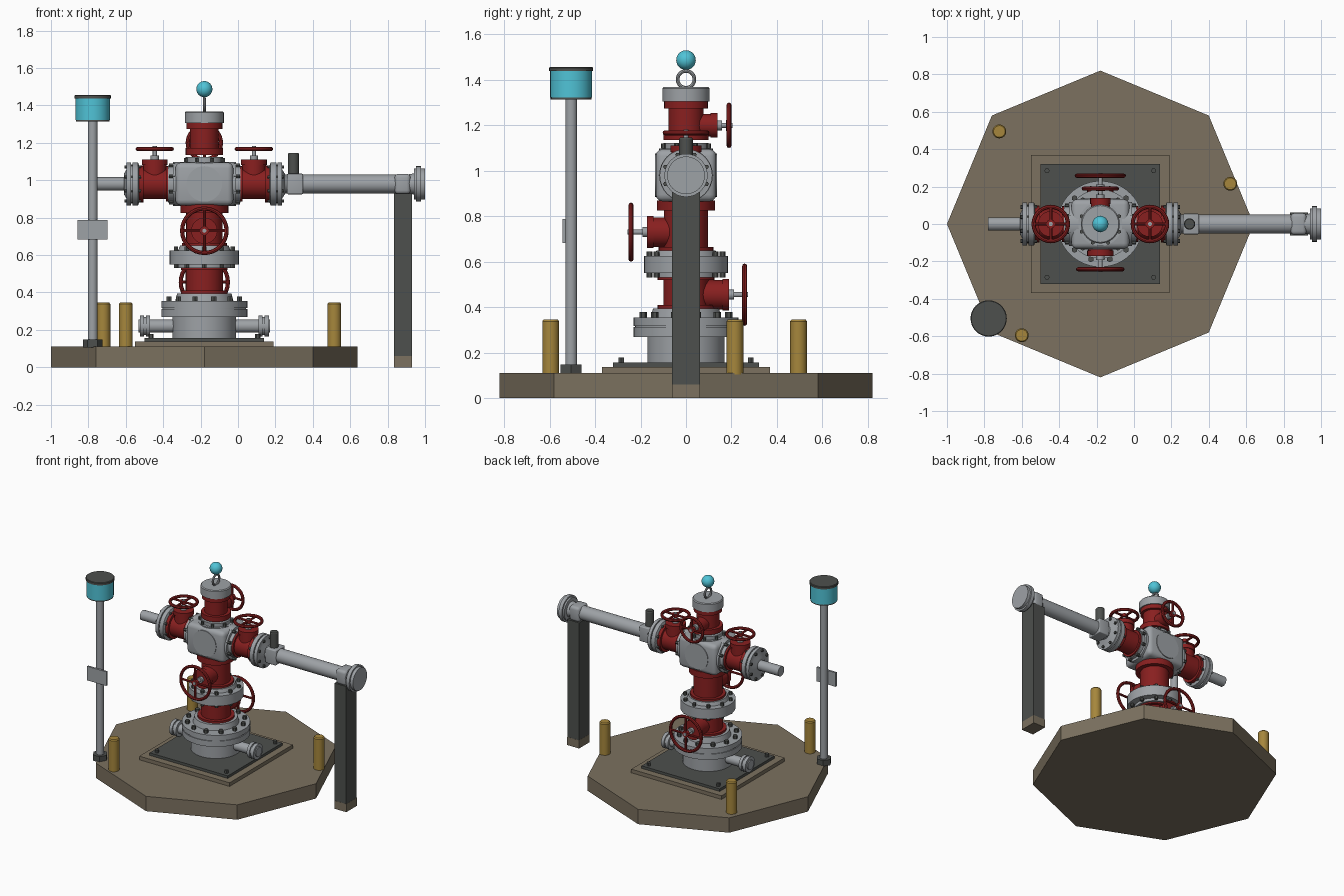
import bpy, bmesh, math
from mathutils import Matrix, Vector

if "Cube" in bpy.data.objects:
    bpy.data.objects.remove(bpy.data.objects["Cube"])


def material(name, rgb):
    m = bpy.data.materials.new(name)
    m.use_nodes = True
    m.diffuse_color = (*rgb, 1)
    bsdf = next(n for n in m.node_tree.nodes if n.type == 'BSDF_PRINCIPLED')
    bsdf.inputs["Base Color"].default_value = (*rgb, 1)
    return m


concrete = material("concrete", (0.2, 0.165, 0.115))
steel = material("grey steel", (0.34, 0.36, 0.38))
red = material("red paint", (0.25, 0.014, 0.014))
dark = material("dark metal", (0.075, 0.08, 0.075))
yellow = material("yellow paint", (0.38, 0.24, 0.045))
cyan = material("cyan glass", (0.08, 0.55, 0.68))

CX, ARM = -0.18, 0.98          # tree axis and height of the side arms
made = []


def finish(name, bm, mat, matrix=Matrix()):
    bmesh.ops.recalc_face_normals(bm, faces=bm.faces)
    mesh = bpy.data.meshes.new(name)
    bm.to_mesh(mesh)
    bm.free()
    mesh.transform(matrix)
    mesh.materials.append(mat)
    ob = bpy.data.objects.new(name, mesh)
    bpy.context.collection.objects.link(ob)
    made.append(ob)
    return ob


def aim(origin, axis):
    rot = Vector((0, 0, 1)).rotation_difference(Vector(axis)).to_matrix().to_4x4()
    return Matrix.Translation(origin) @ rot


def turned(name, mat, profile, origin, axis=(0, 0, 1), n=32, closed=False, turn=0):
    """Lathe (height, radius) pairs around an axis."""
    bm = bmesh.new()
    rings = [[bm.verts.new((r * math.cos(turn + math.tau * i / n),
                            r * math.sin(turn + math.tau * i / n), h))
              for i in range(n)] for h, r in profile]
    pairs = list(zip(rings, rings[1:]))
    if closed:
        pairs.append((rings[-1], rings[0]))
    else:
        bm.faces.new(rings[0])
        bm.faces.new(rings[-1])
    for a, b in pairs:
        for i in range(n):
            j = (i + 1) % n
            bm.faces.new((a[i], a[j], b[j], b[i]))
    return finish(name, bm, mat, aim(origin, axis))


def rod(name, mat, start, end, r, origin, axis=(0, 0, 1), n=32):
    return turned(name, mat, [(start, r), (end, r)], origin, axis, n)


def box(name, mat, center, size, bevel=0):
    bm = bmesh.new()
    bmesh.ops.create_cube(bm, size=1, matrix=Matrix.Diagonal((*size, 1)))
    if bevel:
        bmesh.ops.bevel(bm, geom=bm.edges[:], offset=bevel, segments=3,
                        profile=0.5, affect='EDGES')
    return finish(name, bm, mat, Matrix.Translation(center))


def torus(name, mat, big, small, origin, axis):
    ring = [(small * math.sin(math.tau * k / 8), big + small * math.cos(math.tau * k / 8))
            for k in range(8)]
    return turned(name, mat, ring, origin, axis, closed=True)


def bolts(name, start, end, circle, count, origin, axis=(0, 0, 1), r=0.013):
    bm = bmesh.new()
    for i in range(count):
        a = math.tau * (i + 0.5) / count
        spot = (circle * math.cos(a), circle * math.sin(a), (start + end) / 2)
        bmesh.ops.create_cone(bm, cap_ends=True, segments=6, radius1=r, radius2=r,
                              depth=end - start, matrix=Matrix.Translation(spot))
    return finish(name, bm, dark, aim(origin, axis))


def handwheel(name, origin, axis, bonnet, bonnet_r, reach, big):
    """Red bonnet, bare stem and spoked wheel running out along an axis."""
    turned(name + "_bonnet", red, [(0, bonnet_r), (bonnet - 0.03, bonnet_r),
           (bonnet - 0.03, bonnet_r * 1.08), (bonnet, bonnet_r * 1.08)], origin, axis, 24)
    rod(name + "_gland", steel, bonnet, bonnet + 0.02, 0.022, origin, axis, 12)
    rod(name + "_stem", steel, bonnet, reach + 0.015, 0.011, origin, axis, 12)
    hub = Vector(origin) + Vector(axis) * reach
    torus(name + "_rim", red, big - 0.011, 0.011, hub, axis)
    rod(name + "_hub", red, -0.012, 0.01, 0.024, hub, axis, 16)
    frame = aim(hub, axis).to_3x3()
    for k in range(4):
        a = math.tau * k / 4
        rod(name + "_spoke", red, 0, big - 0.01, 0.008, hub,
            frame @ Vector((math.cos(a), math.sin(a), 0)), 8)


# Ground slab, grout pad and base plate
turned("ground_slab", concrete, [(0, 0.82), (0.11, 0.82)], (CX, 0, 0), n=8)
box("grout_pad", concrete, (CX, 0, 0.122), (0.74, 0.74, 0.03))
box("base_plate", dark, (CX, 0, 0.146), (0.64, 0.64, 0.02))
for sx in (-1, 1):
    for sy in (-1, 1):
        rod("anchor_bolt", dark, 0.15, 0.178, 0.014, (CX + sx * 0.285, sy * 0.285, 0), n=6)

# Casing head with two side outlets
tree = (CX, 0, 0)
turned("casing_head", steel, [(0.155, 0.17), (0.27, 0.17), (0.27, 0.23), (0.312, 0.23),
       (0.312, 0.224), (0.318, 0.224), (0.318, 0.23), (0.355, 0.23), (0.355, 0.155),
       (0.395, 0.145), (0.395, 0.1)], tree, n=48)
bolts("casing_bolts", 0.35, 0.378, 0.195, 12, tree, r=0.016)
for s in (-1, 1):
    turned("casing_outlet", steel, [(0.1, 0.035), (0.29, 0.035), (0.29, 0.056), (0.312, 0.056),
           (0.312, 0.048), (0.322, 0.048), (0.322, 0.056), (0.345, 0.056), (0.345, 0.035),
           (0.352, 0.035)], (CX, 0, 0.22), (s, 0, 0), 24)

# Lower and upper master valves
turned("lower_master_valve", red, [(0.39, 0.125), (0.41, 0.125), (0.41, 0.1),
       (0.52, 0.1), (0.52, 0.125), (0.55, 0.125)], tree)
handwheel("lower_master", (CX, 0, 0.455), (0, 1, 0), 0.19, 0.065, 0.258, 0.137)
turned("master_flange", steel, [(0.53, 0.14), (0.55, 0.14), (0.55, 0.185), (0.625, 0.185),
       (0.625, 0.14), (0.65, 0.13), (0.65, 0.1)], tree, n=40)
bolts("master_top_bolts", 0.62, 0.645, 0.16, 10, tree)
bolts("master_under_bolts", 0.53, 0.555, 0.16, 10, tree)
turned("upper_master_valve", red, [(0.64, 0.12), (0.665, 0.12), (0.665, 0.097),
       (0.825, 0.097), (0.825, 0.128), (0.87, 0.128)], tree)
handwheel("upper_master", (CX, 0, 0.73), (0, -1, 0), 0.172, 0.065, 0.242, 0.13)

# Flow cross with studded collars on all faces
cross = (CX, 0, ARM)
box("flow_cross", steel, cross, (0.31, 0.265, 0.23), 0.03)
for axis in ((1, 0, 0), (-1, 0, 0), (0, 0, 1), (0, 0, -1)):
    reach = 0.168 if axis[0] else 0.118
    turned("cross_collar", steel, [(0.08, 0.118), (reach, 0.118), (reach, 0.1),
           (reach + 0.025, 0.1)], cross, axis)
    bolts("cross_bolts", reach - 0.01, reach + 0.022, 0.108, 8, cross, axis, 0.011)
for s in (-1, 1):
    rod("cross_face_boss", steel, 0.1, 0.137, 0.095, cross, (0, s, 0))

# Wing valves and their outer flanges
for side, s in (("left", 1), ("right", -1)):
    axis = (s, 0, 0)
    turned(side + "_wing_valve", red, [(0.185, 0.095), (0.205, 0.095), (0.205, 0.08),
           (0.325, 0.08), (0.325, 0.098), (0.35, 0.098)], cross, axis)
    handwheel(side + "_wing", (CX + s * 0.265, 0, ARM), (0, 0, 1), 0.132, 0.064, 0.187, 0.103)
    turned(side + "_wing_flange", steel, [(0.345, 0.09), (0.355, 0.116), (0.385, 0.116),
           (0.385, 0.105), (0.392, 0.105), (0.392, 0.116), (0.415, 0.116), (0.415, 0.08),
           (0.43, 0.055)], cross, axis)
    bolts(side + "_wing_bolts", 0.338, 0.426, 0.098, 8, cross, axis, 0.01)

# Side pipes
rod("kill_pipe", steel, 0.4, 0.6, 0.036, cross, (-1, 0, 0))
rod("flow_pipe", steel, 0.4, 1.07, 0.05, cross, (1, 0, 0))
box("choke_block", steel, (0.305, 0, ARM), (0.085, 0.11, 0.11), 0.006)
turned("choke_cap", dark, [(1.03, 0.03), (1.14, 0.03), (1.146, 0.026)], (0.297, 0, 0), n=24)
box("pipe_clamp", steel, (0.88, 0, ARM), (0.085, 0.116, 0.108), 0.02)
turned("pipe_end_flange", steel, [(0.9, 0.05), (0.94, 0.056), (0.94, 0.083), (0.952, 0.083),
       (0.952, 0.095), (0.978, 0.095), (0.978, 0.083), (1.0, 0.083)], (0, 0, ARM), (1, 0, 0))

# Pipe support post on its footing
box("support_post", dark, (0.882, 0, 0.49), (0.096, 0.122, 0.88))
box("post_footing", concrete, (0.882, 0, 0.03), (0.098, 0.124, 0.06))

# Swab valve, tree cap and lifting eye
turned("swab_valve", red, [(1.135, 0.1), (1.172, 0.1), (1.172, 0.077), (1.275, 0.077),
       (1.275, 0.096), (1.31, 0.096)], tree)
handwheel("swab", (CX, 0, 1.2), (0, 1, 0), 0.138, 0.05, 0.189, 0.1)
turned("tree_cap", steel, [(1.305, 0.104), (1.362, 0.104), (1.368, 0.098)], tree)
torus("lifting_eye", steel, 0.037, 0.008, (CX, 0, 1.402), (1, 0, 0))
bm = bmesh.new()
bmesh.ops.create_uvsphere(bm, u_segments=24, v_segments=16, radius=0.043)
finish("top_ball", bm, cyan, Matrix.Translation((CX, 0, 1.487)))

# Beacon pole
pole = (-0.777, -0.505, 0)
rod("beacon_base", dark, 0.105, 0.148, 0.053, pole, n=6)
rod("beacon_pole", steel, 0.148, 1.32, 0.026, pole, n=24)
turned("beacon_rim", dark, [(1.314, 0.09), (1.326, 0.09)], pole)
rod("beacon_lamp", cyan, 1.322, 1.44, 0.092, pole)
turned("beacon_lid", dark, [(1.438, 0.097), (1.453, 0.097), (1.456, 0.093)], pole)
box("pole_sign", steel, (-0.778, -0.536, 0.735), (0.158, 0.014, 0.104))

# Guard bollards
for x, y in ((-0.72, 0.495), (0.515, 0.215), (-0.6, -0.595)):
    turned("bollard", yellow, [(0.105, 0.037), (0.338, 0.037), (0.346, 0.031)], (x, y, 0), n=24)

# Smooth round surfaces, keep hard edges; the slab stays flat
bpy.ops.object.select_all(action='DESELECT')
for ob in made:
    ob.select_set(True)
bpy.context.view_layer.objects.active = made[0]
bpy.ops.object.shade_smooth_by_angle(angle=math.radians(32))
